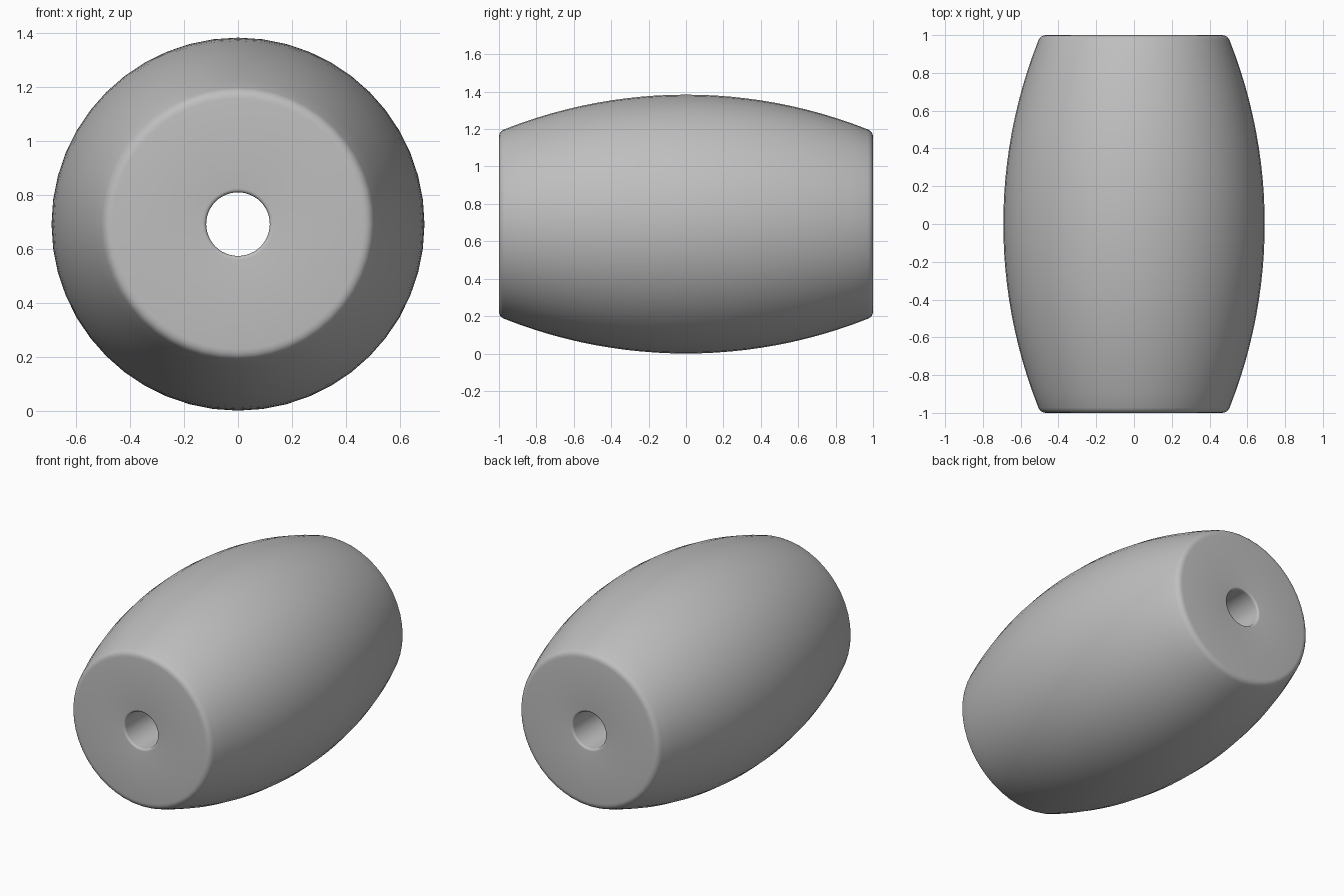
import bpy, bmesh, math
from mathutils import Vector

cube = bpy.data.objects.get("Cube")
if cube:
    bpy.data.objects.remove(cube, do_unlink=True)

SIDES = 48
MID_R, END_R, HOLE_R = 0.692, 0.495, 0.118
OUTER_FILLET, HOLE_FILLET = 0.03, 0.015
ARC_STEPS, FILLET_STEPS = 24, 4

# Grey material
grey = bpy.data.materials.new("light grey")
grey.use_nodes = True
colour = (0.52, 0.52, 0.52, 1)
grey.diffuse_color = colour
grey.node_tree.nodes["Principled BSDF"].inputs["Base Color"].default_value = colour


def fillet(corner, before, after, size):
    """Round a profile corner with a quadratic curve."""
    a = corner + (before - corner).normalized() * size
    b = corner + (after - corner).normalized() * size
    steps = [i / FILLET_STEPS for i in range(FILLET_STEPS + 1)]
    return [a * (1 - t) ** 2 + corner * 2 * t * (1 - t) + b * t * t for t in steps]


# Bulged outer wall as a circular arc, as (radius, y)
sag = MID_R - END_R
arc_r = (1 + sag * sag) / (2 * sag)
wall = []
for i in range(ARC_STEPS + 1):
    y = -0.97 + 1.94 * i / ARC_STEPS
    wall.append(Vector((MID_R - arc_r + math.sqrt(arc_r ** 2 - y * y), y)))

# Rounded rims at one end, then mirrored to the other
rim = Vector((END_R, 1))
lip = Vector((HOLE_R, 1))
end = fillet(rim, wall[-1], lip, OUTER_FILLET)
end += fillet(lip, rim, Vector((HOLE_R, 0)), HOLE_FILLET)
profile = wall[1:-1] + end + [Vector((p.x, -p.y)) for p in reversed(end)]

# Revolve the closed profile around the y axis
bm = bmesh.new()
rings = []
for s in range(SIDES):
    a = 2 * math.pi * s / SIDES
    rings.append([bm.verts.new((p.x * math.cos(a), p.y, p.x * math.sin(a))) for p in profile])
n = len(profile)
for s in range(SIDES):
    r0, r1 = rings[s], rings[(s + 1) % SIDES]
    for i in range(n):
        j = (i + 1) % n
        bm.faces.new((r0[i], r0[j], r1[j], r1[i]))
bmesh.ops.recalc_face_normals(bm, faces=bm.faces)
mesh = bpy.data.meshes.new("barrel_bead")
bm.to_mesh(mesh)
bm.free()
mesh.materials.append(grey)

bead = bpy.data.objects.new("barrel_bead", mesh)
bead.location.z = MID_R
bpy.context.collection.objects.link(bead)
bpy.context.view_layer.objects.active = bead
bead.select_set(True)
bpy.ops.object.shade_smooth_by_angle(angle=math.radians(40))
